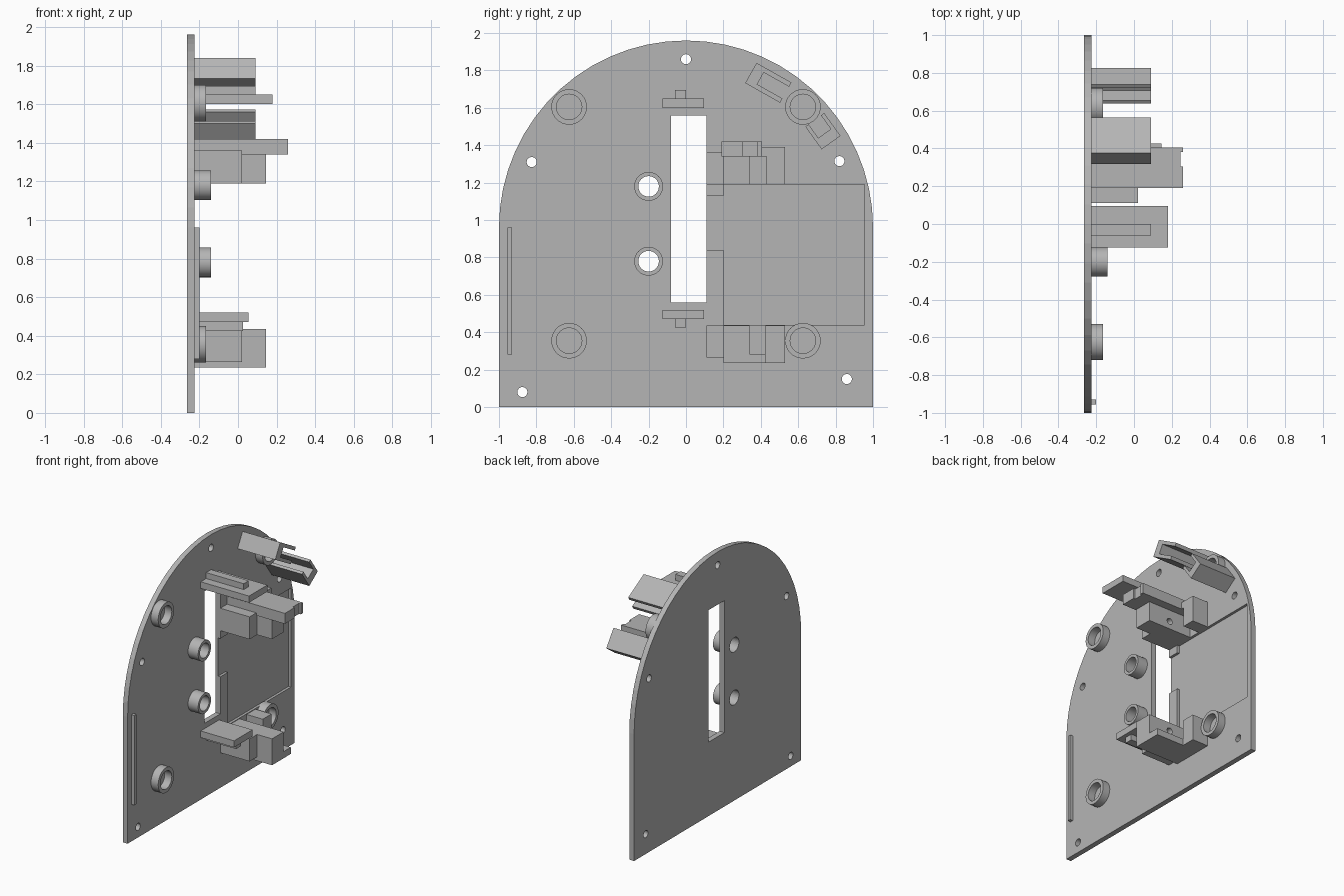
import bpy, bmesh
from math import sin, cos, pi, atan2
from mathutils import Matrix, Vector

old = bpy.data.objects.get("Cube")
if old:
    bpy.data.objects.remove(old, do_unlink=True)

grey = bpy.data.materials.new("plain grey")
grey.use_nodes = True
colour = (0.46, 0.46, 0.46, 1)
grey.diffuse_color = colour
grey.node_tree.nodes["Principled BSDF"].inputs["Base Color"].default_value = colour

BACK, FACE = -0.265, -0.225   # the plate's two sides
ROOT = FACE - 0.01            # raised parts start slightly inside the plate


def prism(name, outline, x0, x1):
    """Extrude a (y, z) outline along x."""
    bm = bmesh.new()
    face = bm.faces.new([bm.verts.new((x0, y, z)) for y, z in outline])
    out = bmesh.ops.extrude_face_region(bm, geom=[face])
    moved = [v for v in out["geom"] if isinstance(v, bmesh.types.BMVert)]
    bmesh.ops.translate(bm, verts=moved, vec=(x1 - x0, 0, 0))
    bmesh.ops.recalc_face_normals(bm, faces=bm.faces)
    mesh = bpy.data.meshes.new(name)
    bm.to_mesh(mesh)
    bm.free()
    mesh.materials.append(grey)
    ob = bpy.data.objects.new(name, mesh)
    bpy.context.collection.objects.link(ob)
    return ob


def box(name, y0, y1, z0, z1, x1, x0=ROOT):
    return prism(name, [(y0, z0), (y1, z0), (y1, z1), (y0, z1)], x0, x1)


def disc(name, y, z, r, x0, x1, n=32):
    ring = [(y + r * cos(2 * pi * i / n), z + r * sin(2 * pi * i / n)) for i in range(n)]
    return prism(name, ring, x0, x1)


def cut(ob, cutter):
    """Subtract the cutter, then throw it away."""
    mod = ob.modifiers.new("cut", "BOOLEAN")
    mod.operation = "DIFFERENCE"
    mod.solver = "EXACT"
    mod.object = cutter
    cutter.hide_render = True
    bpy.ops.object.select_all(action="DESELECT")
    bpy.context.view_layer.objects.active = ob
    ob.select_set(True)
    bpy.ops.object.modifier_apply(modifier=mod.name)
    bpy.data.objects.remove(cutter, do_unlink=True)


def smooth(ob):
    bpy.ops.object.select_all(action="DESELECT")
    bpy.context.view_layer.objects.active = ob
    ob.select_set(True)
    bpy.ops.object.shade_smooth_by_angle(angle=0.5)


# Arched plate with slot, screw holes and shallow pocket
steps = 30
arch = [(cos(pi * i / steps), 0.96 + sin(pi * i / steps)) for i in range(steps + 1)]
plate = prism("plate", [(-1, 0), (1, 0)] + arch, BACK, FACE)
cut(plate, box("slot_cutter", -0.08, 0.11, 0.56, 1.56, 0, -0.5))
for y, z in [(0, 1.86), (-0.825, 1.31), (0.82, 1.315), (-0.875, 0.08), (0.86, 0.15)]:
    cut(plate, disc("hole_cutter", y, z, 0.027, -0.5, 0, 24))
pocket = [(0.2, 0.44), (0.955, 0.44), (0.955, 1.19), (0.2, 1.19),
          (0.2, 1.13), (0.1, 1.13), (0.1, 0.84), (0.2, 0.84)]
cut(plate, prism("pocket_cutter", pocket, FACE - 0.02, 0))

# Corner bosses, blind
for y in (-0.625, 0.625):
    for z in (0.355, 1.605):
        boss = disc("corner_boss", y, z, 0.095, ROOT, -0.165)
        cut(boss, disc("bore_cutter", y, z, 0.068, FACE + 0.001, 0))
        smooth(boss)

# Bushings open through the plate
for z in (0.78, 1.18):
    bush = disc("bushing", -0.2, z, 0.077, ROOT, -0.14)
    for ob in (bush, plate):
        cut(ob, disc("bore_cutter", -0.2, z, 0.055, -0.5, 0))
    smooth(bush)

# Thin rib near the edge
box("edge_rib", -0.955, -0.93, 0.28, 0.96, -0.2)

# T-shaped guides above and below the slot
box("upper_guide_bar", -0.125, 0.095, 1.6, 1.65, 0.18)
box("upper_guide_stem", -0.06, 0, 1.65, 1.695, 0.09)
box("lower_guide_bar", -0.125, 0.095, 0.47, 0.52, 0.055)
box("lower_guide_stem", -0.06, 0, 0.425, 0.47, 0.025)


def holder_block(name, z0, z1, hole_z):
    """Block with a blind screw hole in its side."""
    block = box(name, 0.2, 0.34, z0, z1, 0.145, FACE - 0.03)
    bore = disc("bore_cutter", 0, 0, 0.024, -0.1, 0.1, 20)
    bore.matrix_world = Matrix.Translation((-0.04, 0.34, hole_z)) @ Matrix.Rotation(pi / 2, 4, "Z")
    bpy.context.view_layer.update()
    cut(block, bore)


# Lower holder
box("lower_holder_step", 0.11, 0.2, 0.265, 0.435, 0.02)
holder_block("lower_holder_block", 0.235, 0.435, 0.37)
box("lower_holder_floor", 0.34, 0.425, 0.235, 0.285, 0.145)
box("lower_holder_arm", 0.425, 0.53, 0.235, 0.435, -0.09)

# Upper holder with its long notched bar
box("upper_holder_step", 0.11, 0.2, 1.19, 1.36, 0.02)
holder_block("upper_holder_block", 1.19, 1.34, 1.25)
box("upper_holder_roof", 0.34, 0.43, 1.34, 1.39, -0.09)
box("upper_holder_arm", 0.43, 0.53, 1.19, 1.39, -0.09)
bar = box("upper_holder_bar", 0.19, 0.405, 1.34, 1.42, 0.26)
cut(bar, box("notch_cutter", 0.305, 0.38, 1.3, 1.5, 0.3, 0.245))


# Pair of C-shaped sensor holders following the arch, open towards each other
def sensor_holder(name, centre, along, half_len, half_wid, depth, half_gap):
    u = Vector(along).normalized()
    v = Vector((-u.y, u.x))
    inner = half_len - depth
    shape = [(-half_len, -half_wid), (half_len, -half_wid), (half_len, -half_gap),
             (inner, -half_gap), (inner, half_gap), (half_len, half_gap),
             (half_len, half_wid), (-half_len, half_wid)]
    pts = [Vector(centre) + u * a + v * b for a, b in shape]
    prism(name, [tuple(p) for p in pts], ROOT, 0.09)


sensor_holder("upper_sensor_holder", (0.44, 1.734), (0.87, -0.49), 0.107, 0.062, 0.155, 0.036)
sensor_holder("lower_sensor_holder", (0.732, 1.475), (-0.58, 0.81), 0.075, 0.062, 0.09, 0.041)
